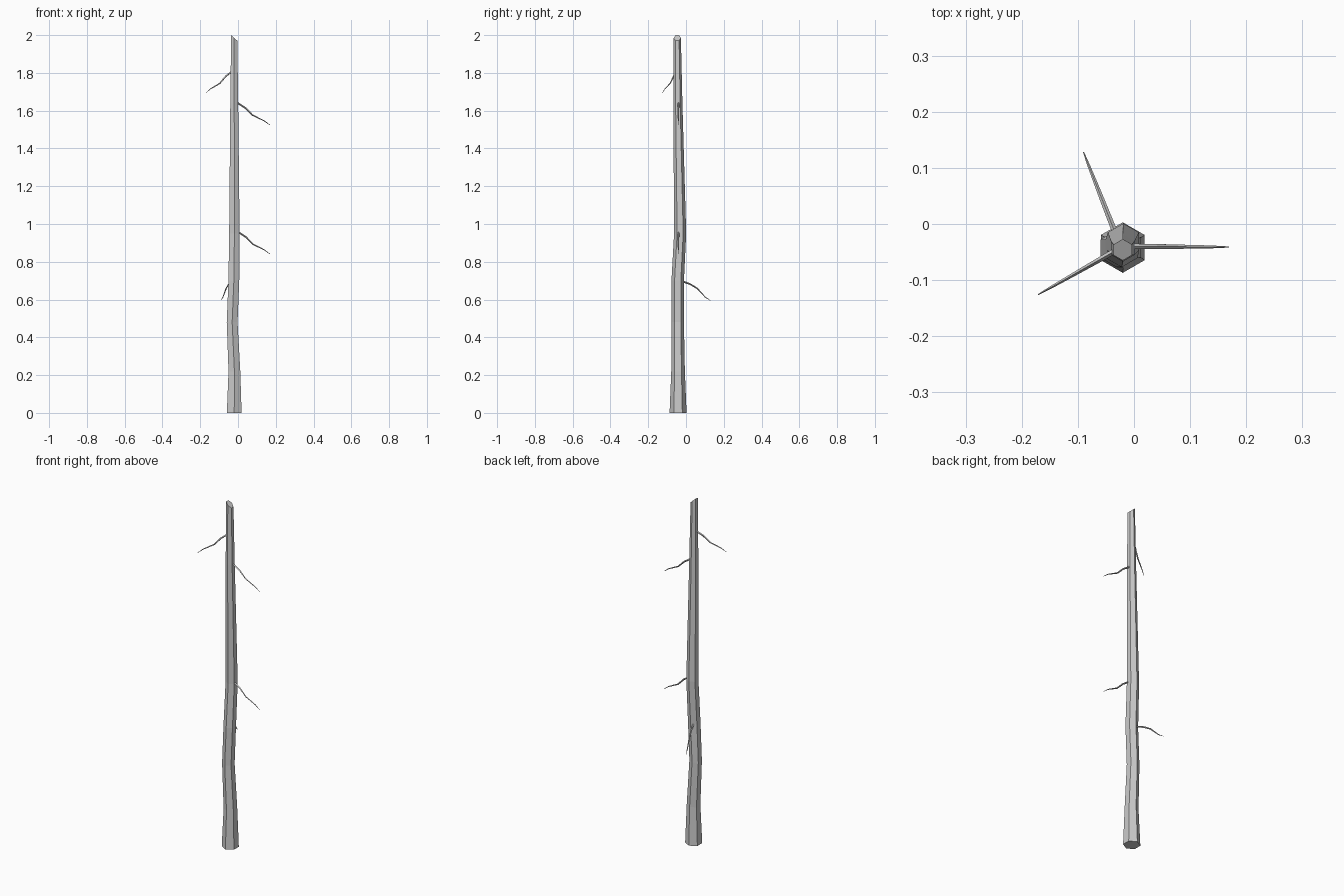
import bpy, bmesh, math
from mathutils import Vector

if "Cube" in bpy.data.objects:
    bpy.data.objects.remove(bpy.data.objects["Cube"])


def tube(name, rings):
    """Skin a list of equal-sized point rings into a closed flat-shaded tube."""
    bm = bmesh.new()
    loops = [[bm.verts.new(p) for p in ring] for ring in rings]
    n = len(loops[0])
    for a, b in zip(loops, loops[1:]):
        for i in range(n):
            j = (i + 1) % n
            bm.faces.new((a[i], a[j], b[j], b[i]))
    bm.faces.new(loops[0][::-1])
    bm.faces.new(loops[-1])
    bmesh.ops.recalc_face_normals(bm, faces=bm.faces)
    mesh = bpy.data.meshes.new(name)
    bm.to_mesh(mesh)
    bm.free()
    bpy.context.collection.objects.link(bpy.data.objects.new(name, mesh))


# Crooked six-sided trunk: x, y, z, radius, slope of the ring in x
def trunk_ring(x, y, z, r, slope=0.0):
    ring = []
    for i in range(6):
        a = math.radians(90 + 60 * i)
        dx, dy = r * math.cos(a), r * math.sin(a)
        ring.append((x + dx, y + dy, z - slope * dx))
    return ring


tube("trunk", [trunk_ring(*s) for s in [
    (-0.020, -0.042, 0.00, 0.045),
    (-0.019, -0.042, 0.22, 0.036),
    (-0.031, -0.044, 0.48, 0.033),
    (-0.022, -0.044, 0.70, 0.033),
    (-0.019, -0.031, 0.95, 0.032),
    (-0.020, -0.043, 1.64, 0.024),
    (-0.020, -0.046, 1.985, 0.019, 0.9),
]])


# Thin drooping twigs: profile points are (fraction outward, height change)
STEEP = [(-0.05, 0.005), (0.22, -0.024), (0.45, -0.062), (0.82, -0.092), (1.0, -0.114)]
SHALLOW = [(-0.05, 0.003), (0.25, -0.013), (0.50, -0.034), (0.82, -0.082), (1.0, -0.098)]
RADII = [0.005, 0.0045, 0.0038, 0.0025, 0.001]


def twig(name, root, tip, z, profile):
    out = Vector((tip[0] - root[0], tip[1] - root[1], 0))
    side = Vector((-out.y, out.x, 0)).normalized()
    pts = [Vector((root[0], root[1], z + dz)) + out * t for t, dz in profile]
    rings = []
    for i, p in enumerate(pts):
        d = (pts[min(i + 1, 4)] - pts[max(i - 1, 0)]).normalized()
        up = d.cross(side)
        rings.append([p + RADII[i] * (side * math.cos(k * math.pi / 2)
                                      + up * math.sin(k * math.pi / 2)) for k in range(4)])
    tube(name, rings)


twig("twig_upper_right", (0.003, -0.04), (0.169, -0.041), 1.638, STEEP)
twig("twig_middle_right", (0.006, -0.04), (0.169, -0.041), 0.955, STEEP)
twig("twig_upper_left", (-0.034, -0.048), (-0.171, -0.126), 1.807, STEEP)
twig("twig_lower_back", (-0.035, -0.012), (-0.090, 0.128), 0.694, SHALLOW)
